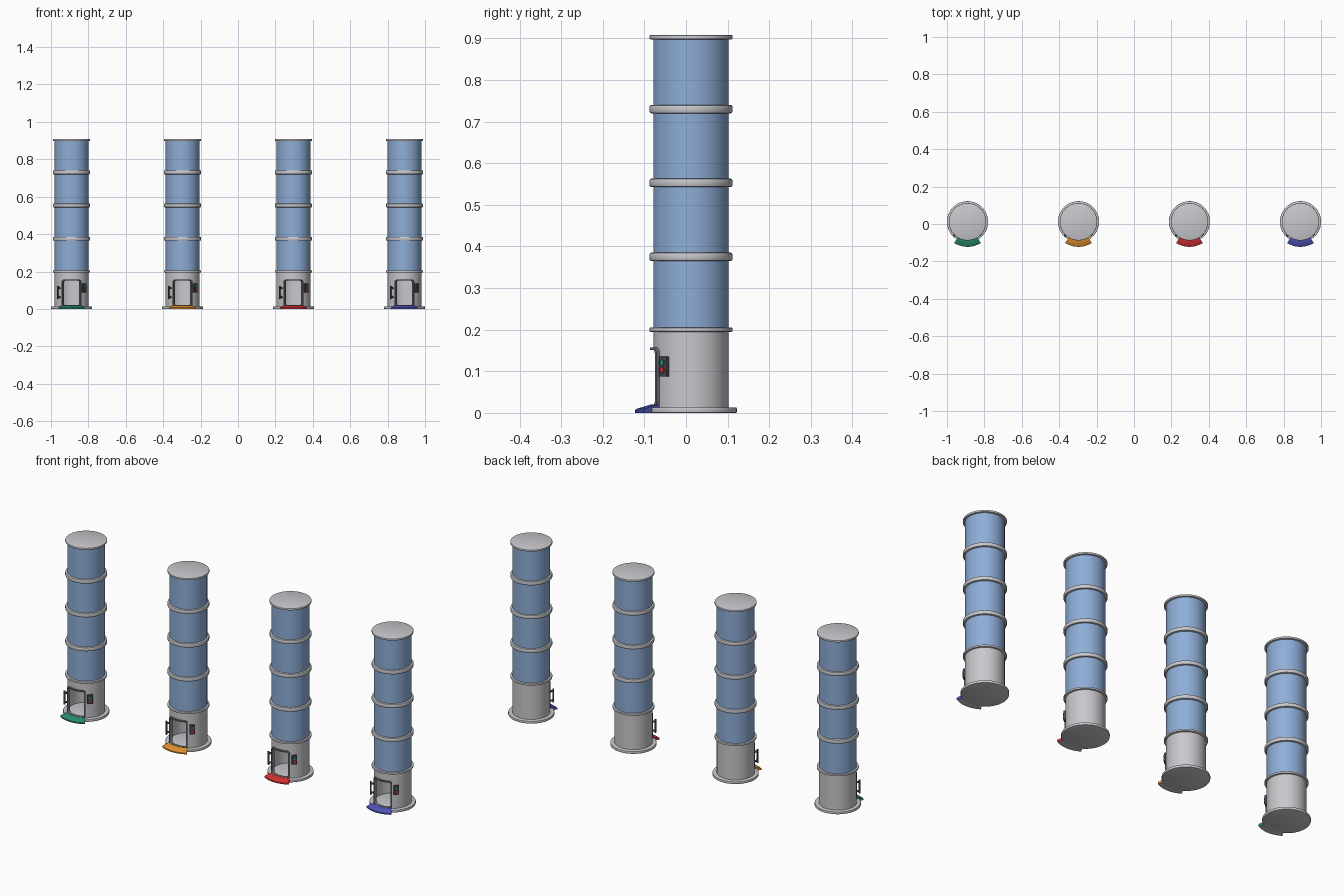
import bpy, bmesh, math
from mathutils import Matrix, Vector

if "Cube" in bpy.data.objects:
    bpy.data.objects.remove(bpy.data.objects["Cube"])

CY = 0.012          # tower axis position in y
TAU = 2 * math.pi


def material(name, rgb):
    m = bpy.data.materials.new(name)
    m.diffuse_color = (*rgb, 1)
    m.use_nodes = True
    m.node_tree.nodes["Principled BSDF"].inputs["Base Color"].default_value = m.diffuse_color
    return m


GREY = material("light_grey", (0.58, 0.58, 0.61))
BLUE = material("tube_blue", (0.27, 0.42, 0.68))
DARK = material("dark_grey", (0.06, 0.065, 0.075))
FRAME = material("frame_grey", (0.17, 0.18, 0.20))
GREEN = material("green", (0.02, 0.26, 0.15))
ORANGE = material("orange", (0.74, 0.28, 0.03))
RED = material("red", (0.65, 0.03, 0.035))
INDIGO = material("indigo", (0.08, 0.09, 0.48))


def polar(r, a, z, cx):
    """Point round a tower axis; angle 0 faces the front."""
    return Vector((cx + r * math.sin(a), CY - r * math.cos(a), z))


def finish(bm, name, mat, smooth=True):
    bmesh.ops.remove_doubles(bm, verts=bm.verts, dist=1e-5)
    bmesh.ops.recalc_face_normals(bm, faces=bm.faces)
    me = bpy.data.meshes.new(name)
    bm.to_mesh(me)
    bm.free()
    me.materials.append(mat)
    ob = bpy.data.objects.new(name, me)
    bpy.context.collection.objects.link(ob)
    return ob


def sweep(name, profile, cx, mat, a0=0.0, a1=TAU, n=64):
    """Turn a closed (radius, height) profile round the tower axis."""
    bm = bmesh.new()
    rows = [[bm.verts.new(polar(r, a0 + (a1 - a0) * i / n, z, cx)) for r, z in profile]
            for i in range(n + 1)]
    k = len(profile)
    for p, q in zip(rows, rows[1:]):
        for j in range(k):
            bm.faces.new((p[j], p[(j + 1) % k], q[(j + 1) % k], q[j]))
    if a1 - a0 < TAU - 1e-4:
        bm.faces.new(rows[0])
        bm.faces.new(rows[-1])
    return finish(bm, name, mat)


def rect(r0, r1, z0, z1):
    return [(r0, z0), (r1, z0), (r1, z1), (r0, z1)]


def disc(r, z0, z1, b):
    """Solid disc profile with a small rounded rim."""
    return [(0, z0), (r - b, z0), (r - b * .3, z0 + b * .3), (r, z0 + b),
            (r, z1 - b), (r - b * .3, z1 - b * .3), (r - b, z1), (0, z1)]


def wall_box(name, cx, a, r, z, size, mat, bevel=0.0):
    """Box set against the wall: size is (width, depth, height)."""
    bm = bmesh.new()
    bmesh.ops.create_cube(bm, size=1)
    bmesh.ops.scale(bm, vec=size, verts=bm.verts)
    if bevel:
        bmesh.ops.bevel(bm, geom=bm.edges[:], offset=bevel, segments=2, affect='EDGES', profile=0.5)
    bm.transform(Matrix.Translation(polar(r, a, z, cx)) @ Matrix.Rotation(a, 4, 'Z'))
    return finish(bm, name, mat)


def wall_rod(name, cx, a, r, z, radius, length, mat, upright=False):
    """Round rod, upright or pointing out of the wall."""
    bm = bmesh.new()
    bmesh.ops.create_cone(bm, cap_ends=True, segments=16, radius1=radius, radius2=radius, depth=length)
    rot = Matrix.Rotation(a, 4, 'Z')
    if not upright:
        rot = rot @ Matrix.Rotation(math.pi / 2, 4, 'X')
    bm.transform(Matrix.Translation(polar(r, a, z, cx)) @ rot)
    return finish(bm, name, mat)


def rounded_rect(w, z0, z1, rad):
    corners = [(w - rad, z1 - rad, 0), (-w + rad, z1 - rad, 1),
               (-w + rad, z0 + rad, 2), (w - rad, z0 + rad, 3)]
    pts = []
    for x, z, q in corners:
        arc = [(x + rad * math.cos((q + t / 4) * math.pi / 2),
                z + rad * math.sin((q + t / 4) * math.pi / 2)) for t in range(5)]
        if pts:
            pts += between(pts[-1], arc[0])
        pts += arc
    return pts + between(pts[-1], pts[0])


def between(p, q):
    return [(p[0] + (q[0] - p[0]) * i / 8, p[1] + (q[1] - p[1]) * i / 8) for i in range(1, 8)]


def door_frame(name, cx):
    """Rounded rim bent round the wall."""
    bm = bmesh.new()
    outer = rounded_rect(0.050, 0.014, 0.157, 0.012)
    inner = rounded_rect(0.044, 0.020, 0.151, 0.008)
    loops = [[bm.verts.new(polar(r, math.asin(x / 0.092), z, cx)) for x, z in pts]
             for pts, r in ((outer, .085), (outer, .099), (inner, .099), (inner, .085))]
    n = len(outer)
    for k in range(4):
        p, q = loops[k], loops[(k + 1) % 4]
        for i in range(n):
            j = (i + 1) % n
            bm.faces.new((p[i], p[j], q[j], q[i]))
    return finish(bm, name, FRAME)


def tower(cx, tag, step_mat):
    # base plate and coloured ramp step
    sweep("base_" + tag, disc(0.11, 0, 0.013, 0.002), cx, GREY)
    step = sweep("step_" + tag, [(0.088, 0.0), (0.134, 0.0), (0.134, 0.007), (0.130, 0.010),
                                 (0.100, 0.019), (0.088, 0.019)], cx, step_mat,
                 -math.radians(32), math.radians(32), 24)
    step.data.materials.append(GREY)
    for f in step.data.polygons:
        if f.normal.z < -0.9:
            f.material_index = 1

    # hollow cabin wall with the door opening left out
    door = 0.53
    sweep("cabin_wall_" + tag, rect(0.085, 0.09, 0.012, 0.198), cx, GREY, door, TAU - door)
    sweep("door_header_" + tag, rect(0.085, 0.09, 0.153, 0.198), cx, GREY, -door, door, 16)
    sweep("door_sill_" + tag, rect(0.085, 0.09, 0.012, 0.018), cx, GREY, -door, door, 16)
    door_frame("door_frame_" + tag, cx)

    # blue tube sections with collars between them and a cap on top
    levels = [0.2, 0.375, 0.553, 0.73, 0.903]
    for i, z in enumerate(levels):
        h = 0.005 if i in (0, 4) else 0.0105
        part = "cap_" if i == 4 else "collar_%d_" % i
        sweep(part + tag, disc(0.10, z - h, z + h, h * 0.5), cx, GREY)
        if i < 4:
            sweep("tube_%d_" % i + tag, rect(0.086, 0.09, z, levels[i + 1]), cx, BLUE)

    # grab handle left of the door
    a = -math.radians(44)
    wall_rod("handle_bar_" + tag, cx, a, 0.106, 0.087, 0.0045, 0.07, DARK, True)
    for k, z in enumerate((0.063, 0.111)):
        wall_rod("handle_mount_%d_" % k + tag, cx, a, 0.097, z, 0.005, 0.018, DARK)

    # control panel right of the door
    a = math.radians(46)
    wall_box("control_panel_" + tag, cx, a, 0.0925, 0.111, (0.026, 0.012, 0.048), DARK, 0.002)
    wall_rod("up_button_" + tag, cx, a, 0.099, 0.121, 0.007, 0.006, GREEN)
    wall_rod("down_button_" + tag, cx, a, 0.099, 0.103, 0.007, 0.006, RED)


for i, mat in enumerate((GREEN, ORANGE, RED, INDIGO)):
    tower(-0.89 + i * 1.78 / 3, str(i + 1), mat)

# smooth shading with sharp edges kept
for ob in bpy.context.collection.objects:
    ob.select_set(True)
    bpy.context.view_layer.objects.active = ob
bpy.ops.object.shade_smooth_by_angle(angle=math.radians(35))
